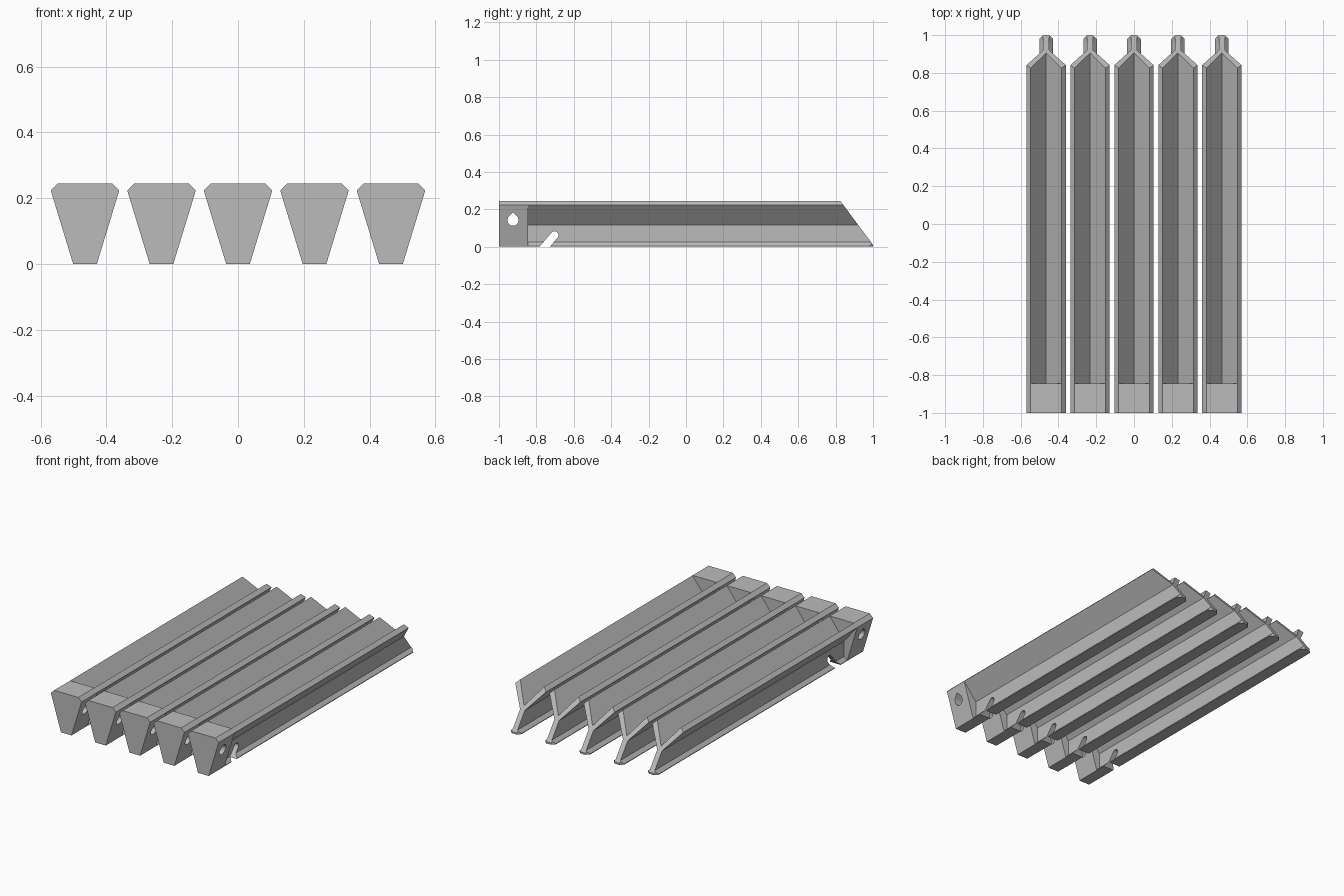
import bpy
from math import sin, cos, pi, atan2

if "Cube" in bpy.data.objects:
    bpy.data.objects.remove(bpy.data.objects["Cube"])

grey = bpy.data.materials.new("plain grey")
grey.use_nodes = True
GREY = (0.5, 0.5, 0.5, 1)
grey.diffuse_color = GREY
grey.node_tree.nodes["Principled BSDF"].inputs["Base Color"].default_value = GREY

# Maps (profile u, profile v, extrusion w) to x, y, z
AXES = {
    "X": lambda u, v, w: (w, u, v),
    "Y": lambda u, v, w: (u, w, v),
    "Z": lambda u, v, w: (u, v, w),
}


def prism(name, profile, low, high, axis):
    """Extrude a closed profile along one axis."""
    n = len(profile)
    verts = [AXES[axis](u, v, w) for w in (low, high) for u, v in profile]
    faces = [tuple(range(n)), tuple(range(2 * n - 1, n - 1, -1))]
    faces += [(i, i + n, (i + 1) % n + n, (i + 1) % n) for i in range(n)]
    mesh = bpy.data.meshes.new(name)
    mesh.from_pydata(verts, [], faces)
    mesh.materials.append(grey)
    obj = bpy.data.objects.new(name, mesh)
    bpy.context.collection.objects.link(obj)
    # consistent outward normals
    bpy.context.view_layer.objects.active = obj
    obj.select_set(True)
    bpy.ops.object.mode_set(mode="EDIT")
    bpy.ops.mesh.select_all(action="SELECT")
    bpy.ops.mesh.normals_make_consistent(inside=False)
    bpy.ops.object.mode_set(mode="OBJECT")
    obj.select_set(False)
    return obj


def cut(obj, cutters):
    """Subtract the cutters, keep the result, drop the cutters."""
    for c in cutters:
        c.hide_render = True
        mod = obj.modifiers.new("cut", "BOOLEAN")
        mod.operation = "DIFFERENCE"
        mod.solver = "EXACT"
        mod.object = c
    bpy.context.view_layer.update()
    graph = bpy.context.evaluated_depsgraph_get()
    result = bpy.data.meshes.new_from_object(obj.evaluated_get(graph))
    obj.modifiers.clear()
    obj.data = result
    for c in cutters:
        bpy.data.objects.remove(c)


def mirrored(half):
    return half + [(-u, v) for u, v in reversed(half) if u > 0]


def arc(cx, cy, r, start, end, steps):
    angles = [start + (end - start) * i / steps for i in range(steps + 1)]
    return [(cx + r * cos(a), cy + r * sin(a)) for a in angles]


FRONT, HEAD_BACK, TOP = -1.0, -0.845, 0.245

# Solid tapered head with a teardrop cross hole
head = prism("bar_head", mirrored([(0.036, 0), (0.104, 0.223), (0.082, TOP)]),
             FRONT, HEAD_BACK, "Y")
teardrop = arc(-0.925, 0.142, 0.03, 0.75 * pi, 2.25 * pi, 18) + [(-0.925, 0.184)]
cut(head, [prism("hole_cutter", teardrop, -0.2, 0.2, "X")])

# Y-shaped channel with a flared foot
channel = prism("bar_channel", mirrored([
    (0.036, 0), (0.036, 0.004), (0.016, 0.024), (0.016, 0.117),
    (0.104, 0.223), (0.082, TOP), (0, 0.137)]), HEAD_BACK, 1.0, "Y")

# Slanted back end
end_cutter = prism("end_cutter", [(0.81, 0.265), (1.03, -0.03), (1.2, -0.03), (1.2, 0.265)],
                   -0.2, 0.2, "X")
# Angled open slot through the stem
lean = atan2(0.065, 0.055)
slot = arc(-0.703, 0.062, 0.021, lean - pi / 2, lean + pi / 2, 10)
slot += [(u - 0.12 * cos(lean), v - 0.12 * sin(lean)) for u, v in (slot[-1], slot[0])]
slot_cutter = prism("slot_cutter", slot, -0.2, 0.2, "X")
# Chamfered corners of the foot tip
corners = [prism("corner_cutter", [(s * 0.016, 1.0), (s * 0.046, 0.97),
                                   (s * 0.1, 0.97), (s * 0.1, 1.1), (s * 0.016, 1.1)],
                 -0.05, 0.05, "Z") for s in (-1, 1)]
cut(channel, [end_cutter, slot_cutter] + corners)

# Row of five identical bars
SPACING = 0.2325
for part in (head, channel):
    for i in range(-2, 3):
        bar = part if i == 0 else part.copy()
        if i:
            bpy.context.collection.objects.link(bar)
        bar.location.x = i * SPACING
